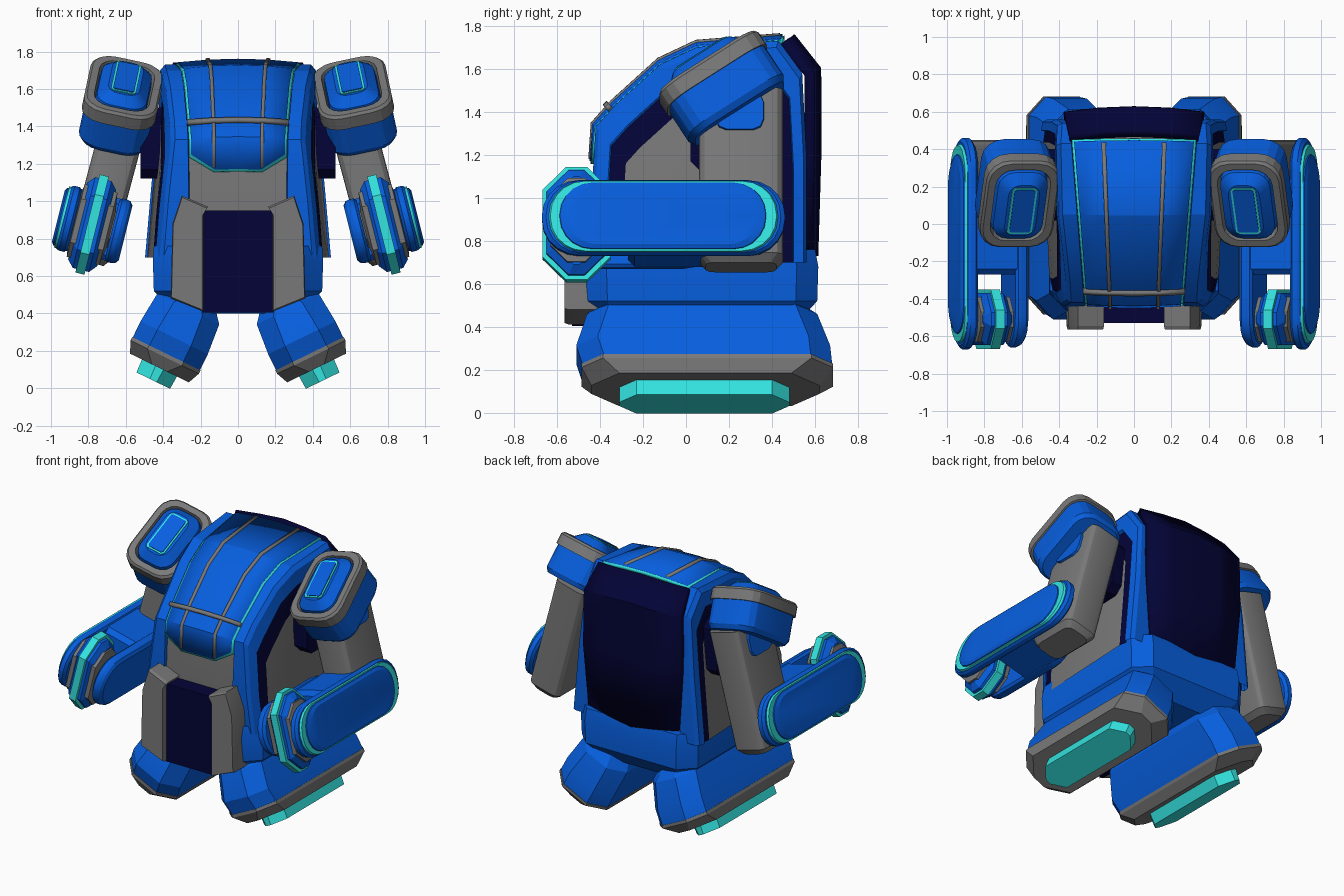
import bpy, bmesh, math
from mathutils import Matrix, Vector

if "Cube" in bpy.data.objects:
    bpy.data.objects.remove(bpy.data.objects["Cube"])


def material(name, rgb):
    m = bpy.data.materials.new(name)
    m.diffuse_color = (*rgb, 1)
    m.use_nodes = True
    m.node_tree.nodes["Principled BSDF"].inputs["Base Color"].default_value = m.diffuse_color
    return m


BLUE = material("blue armour", (0.002, 0.112, 0.73))
GREY = material("grey metal", (0.19, 0.19, 0.19))
NAVY = material("navy", (0.001, 0.001, 0.038))
TEAL = material("teal glow", (0.033, 0.77, 0.74))

SIDE = Matrix(((0, 0, 1, 0), (1, 0, 0, 0), (0, 1, 0, 0), (0, 0, 0, 1)))   # outline in y,z stacked along x
FRONT = Matrix(((1, 0, 0, 0), (0, 0, 1, 0), (0, 1, 0, 0), (0, 0, 0, 1)))  # outline in x,z stacked along y


def frame(x, y, z, ry=0, rx=0):
    return (Matrix.Translation((x, y, z)) @ Matrix.Rotation(math.radians(ry), 4, 'Y')
            @ Matrix.Rotation(math.radians(rx), 4, 'X'))


def finish(name, bm, mats, mirror=False, thick=0):
    bmesh.ops.recalc_face_normals(bm, faces=bm.faces)
    me = bpy.data.meshes.new(name)
    bm.to_mesh(me)
    bm.free()
    ob = bpy.data.objects.new(name, me)
    bpy.context.collection.objects.link(ob)
    for m in mats:
        me.materials.append(m)
    if thick:
        mod = ob.modifiers.new("thickness", 'SOLIDIFY')
        mod.thickness, mod.offset = thick, 0
    if mirror:
        ob.modifiers.new("mirror", 'MIRROR')
    bpy.ops.object.select_all(action='DESELECT')
    ob.select_set(True)
    bpy.context.view_layer.objects.active = ob
    bpy.ops.object.shade_smooth_by_angle(angle=math.radians(20))
    return ob


def rrect(a0, a1, b0, b1, r, n=1):
    """Rectangle with rounded (n > 1) or chamfered (n = 1) corners."""
    pts = []
    for k, (a, b) in enumerate(((a1 - r, b1 - r), (a0 + r, b1 - r), (a0 + r, b0 + r), (a1 - r, b0 + r))):
        for j in range(n + 1):
            t = math.pi / 2 * (k + j / n)
            pts.append((a + r * math.cos(t), b + r * math.sin(t)))
    return pts


def loft(name, layers, mats, M=Matrix(), mirror=True):
    """Stack of (outline, height) layers with end caps."""
    bm = bmesh.new()
    rings = [[bm.verts.new(M @ Vector((a, b, h))) for a, b in pts] for pts, h in layers]
    n = len(rings[0])
    bm.faces.new(rings[0])
    bm.faces.new(rings[-1])
    for lo, hi in zip(rings, rings[1:]):
        for j in range(n):
            bm.faces.new((lo[j], lo[(j + 1) % n], hi[(j + 1) % n], hi[j]))
    return finish(name, bm, mats, mirror)


# ---- torso: side arch swept across, with rim, recessed border and side panel
ARCH = [(-.42, .7), (-.44, 1.0), (-.42, 1.33), (-.33, 1.43), (-.12, 1.62), (.05, 1.70),
        (.43, 1.73), (.54, 1.58), (.56, 1.2), (.56, .7)]


def scaled(p, s):
    return .1 + (p[0] - .1) * s, .7 + (p[1] - .7) * s


def half_width(y, z):
    low = min(max((1.5 - z) / .7, 0), 1)
    return .36 + .08 * low + .06 * max(0, 1 - ((y - .25) / .68) ** 2)


def inner(y):
    return .30 + .08 * y


bm = bmesh.new()
grid = []
for p in ARCH:
    row = []
    pinch = min(max((.25 - p[1 - 1]) / .5, 0), 1)   # rim draws in toward the front
    for s, dx, dp in ((.73, -.01, 0), (.86, -.015, 0), (.87, .005, -.015), (.97, 0, -.025), (1, -.025, -.02)):
        y, z = scaled(p, s)
        row.append((half_width(y, z) + dx + dp * pinch, y, z))
    for s, dx in ((1, 0), (.965, -.005)):
        y, z = scaled(p, s)
        row.append((inner(p[0]) + dx, y, z))
    row += [(-x, y, z) for x, y, z in reversed(row)]
    grid.append([bm.verts.new(c) for c in row])
band = [1, 0, 0, 0, 0, 0, 2, 0, 0, 0, 0, 0, 1]
for r0, r1 in zip(grid, grid[1:]):
    for j, m in enumerate(band):
        bm.faces.new((r0[j], r0[j + 1], r1[j + 1], r1[j])).material_index = m
for j in (0, -1):
    bm.faces.new([r[j] for r in grid]).material_index = 2
finish("torso", bm, [BLUE, NAVY, GREY])


# ---- canopy shells and bars that follow the arch
def arch_sheet(name, path, cols, s, inset, mat, thick, cut=0):
    bm = bmesh.new()
    rows = []
    for i, p in enumerate(path):
        row = []
        for f in cols:
            y, z = scaled(p, s + .018 * (1 - f * f))
            if i == 0 and abs(f) == 1:
                z += cut
            row.append(bm.verts.new((f * (inner(p[0]) - inset), y, z)))
        rows.append(row)
    for a, b in zip(rows, rows[1:]):
        for j in range(len(cols) - 1):
            bm.faces.new((a[j], a[j + 1], b[j + 1], b[j]))
    finish(name, bm, [mat], thick=thick)


FULL = (-1, -.5, 0, .5, 1)
TOP = ARCH[2:7]
arch_sheet("canopy_trim", [(-.43, 1.155)] + TOP[:-1] + [(.455, 1.735)], FULL, .99, .004, TEAL, .02, .085)
arch_sheet("canopy", [(-.43, 1.163)] + TOP[:-1] + [(.442, 1.733)], FULL, 1.0, .016, BLUE, .02, .085)
for side, c in (("left", -.5), ("right", .5)):
    arch_sheet("canopy_bar_" + side, [(-.43, 1.17)] + TOP, (c - .035, c + .035), 1.008, .01, GREY, .025)
arch_sheet("canopy_crossbar", [(-.362, 1.4), (-.345, 1.417)], FULL, 1.015, .0, GREY, .028)

# ---- back panel, bowed outward
bm = bmesh.new()
rows = []
for w, y, z, drop in ((.345, .455, 1.725, 0), (.37, .575, 1.575, 0), (.375, .575, 1.2, 0), (.345, .56, .78, .07)):
    rows.append([bm.verts.new((f * w, y + .03 * (1 - f * f), z + (.02 - drop) * (1 - abs(f))))
                 for f in FULL])
for a, b in zip(rows, rows[1:]):
    for j in range(4):
        bm.faces.new((a[j], a[j + 1], b[j + 1], b[j]))
finish("back_panel", bm, [NAVY], thick=.05)

# ---- hips, front plates, shoulder joints
loft("hips", [(rrect(-.34, .34, -.38, .5, .08), .40), (rrect(-.45, .45, -.465, .61, .1), .52),
              (rrect(-.455, .455, -.47, .615, .1), .68), (rrect(-.45, .45, -.45, .60, .1), .76)],
     [BLUE], mirror=False)
loft("front_apron", [(rrect(-.19, .19, .405, .95, .002), h) for h in (-.53, -.38)], [NAVY], FRONT, False)
PAD = [(.185, .41), (.36, .48), (.35, .88), (.30, 1.03), (.16, .97), (.185, .93)]
loft("front_pad", [([(.27 + (x - .27) * .95, .7 + (z - .7) * .97) for x, z in PAD], -.565),
                   (PAD, -.545), (PAD, -.40)], [GREY], FRONT)
loft("shoulder_joint", [(rrect(.02, .40, 1.12, 1.5, .05), h) for h in (.36, .52)], [NAVY], SIDE)

# ---- legs and feet, splayed outward
LEG = frame(.385, 0, .18, -26)


def foot(w, y0, y1, c):
    return rrect(-w, w, y0, y1, c)


loft("leg", [(foot(.2, -.48, .68, .1), 0), (foot(.2, -.51, .67, .1), .1),
             (foot(.185, -.46, .61, .1), .27), (foot(.11, -.40, .52, .08), .36)], [BLUE], LEG)
loft("foot", [(foot(.175, -.44, .62, .13), -.08), (foot(.203, -.485, .683, .1), -.015),
              (foot(.203, -.485, .683, .1), .005)], [GREY], LEG)
loft("foot_thruster", [(foot(.1, -.31, .48, .08), -.155), (foot(.105, -.31, .48, .08), -.06)], [TEAL], LEG)

# ---- upper arm
ARM = frame(.72, .255, 1.0, -15)


def arm_ring(d):
    return rrect(-.12 + d, .12 - d, -.195 + d, .195 - d, .05, 3)


loft("upper_arm", [(arm_ring(.03), -.335), (arm_ring(0), -.295), (arm_ring(0), .5)], [GREY], ARM)
loft("arm_plate", [(rrect(-.12, .11, .29, .48, .05, 2), .10), (rrect(-.115, .105, .295, .475, .05, 2), .135)],
     [BLUE], ARM @ SIDE)

# ---- shoulder pod, tipped forward and inward
POD = frame(.62, .14, 1.555, -12, 33)


def pod_ring(d):
    return rrect(-.2 + d, .2 - d, -.275 + d, .275 - d, .12 - d * .5, 4)


loft("shoulder_body", [(pod_ring(.03), -.20), (pod_ring(.012), -.17), (pod_ring(.012), .02)], [BLUE], POD)
loft("shoulder_rim", [(pod_ring(0), -.01), (pod_ring(0), .06), (pod_ring(.012), .075),
                      (pod_ring(.05), .075), (pod_ring(.06), .03)], [GREY], POD)
loft("shoulder_dome", [(pod_ring(.058), .02), (pod_ring(.065), .075), (pod_ring(.115), .125)], [BLUE], POD)
loft("shoulder_light", [(rrect(-.068, .068, -.145, .145, .014), h) for h in (.12, .131)], [TEAL], POD)
loft("shoulder_hatch", [(rrect(-.057, .057, -.134, .134, .01), h) for h in (.12, .136)], [BLUE], POD)

# ---- forearm: two capsule plates joined by a block
FORE = frame(.78, 0, .875, -14)
FSIDE = FORE @ SIDE


def capsule(y0, y1, h):
    return rrect(y0, y1, -h, h, h * .95, 5)


loft("forearm_outer", [(capsule(-.65, .44, .16), .095), (capsule(-.67, .46, .178), .11),
                       (capsule(-.67, .46, .178), .14), (capsule(-.65, .44, .172), .155)], [BLUE], FSIDE)
loft("forearm_trim", [(capsule(-.64, .43, .17), .15), (capsule(-.63, .42, .167), .168)], [TEAL], FSIDE)
loft("forearm_cover", [(capsule(-.59, .375, .16), .16), (capsule(-.585, .37, .158), .175),
                       (capsule(-.55, .335, .14), .186)], [BLUE], FSIDE)
loft("forearm_inner", [(capsule(-.63, .12, .15), -.185), (capsule(-.65, .14, .17), -.17),
                       (capsule(-.66, .15, .175), -.15), (capsule(-.66, .15, .175), -.125),
                       (capsule(-.64, .13, .16), -.11)], [BLUE], FSIDE)
loft("forearm_block", [(rrect(-.27, .12, -.17, .17, .03), h) for h in (-.13, .12)], [BLUE], FSIDE)


# ---- fist: tall octagon with a glowing ridge on a hub
def fist(d):
    return rrect(-.668 + d, -.35 - d, -.27 + d, .27 - d, .11 - d * .4)


loft("fist_ridge", [(fist(0), h) for h in (-.025, .025)], [TEAL], FSIDE)
loft("fist_shell", [(fist(.06), -.08), (fist(.02), -.045), (fist(.02), .045), (fist(.06), .08)], [BLUE], FSIDE)
loft("fist_hub", [(rrect(-.6, -.42, -.09, .09, .05), -.13), (rrect(-.6, -.42, -.1, .1, .05), -.105),
                  (rrect(-.63, -.39, -.2, .2, .08), -.09), (rrect(-.63, -.39, -.2, .2, .08), .09),
                  (rrect(-.6, -.42, -.1, .1, .05), .105), (rrect(-.6, -.42, -.09, .09, .05), .13)],
     [GREY], FSIDE)
